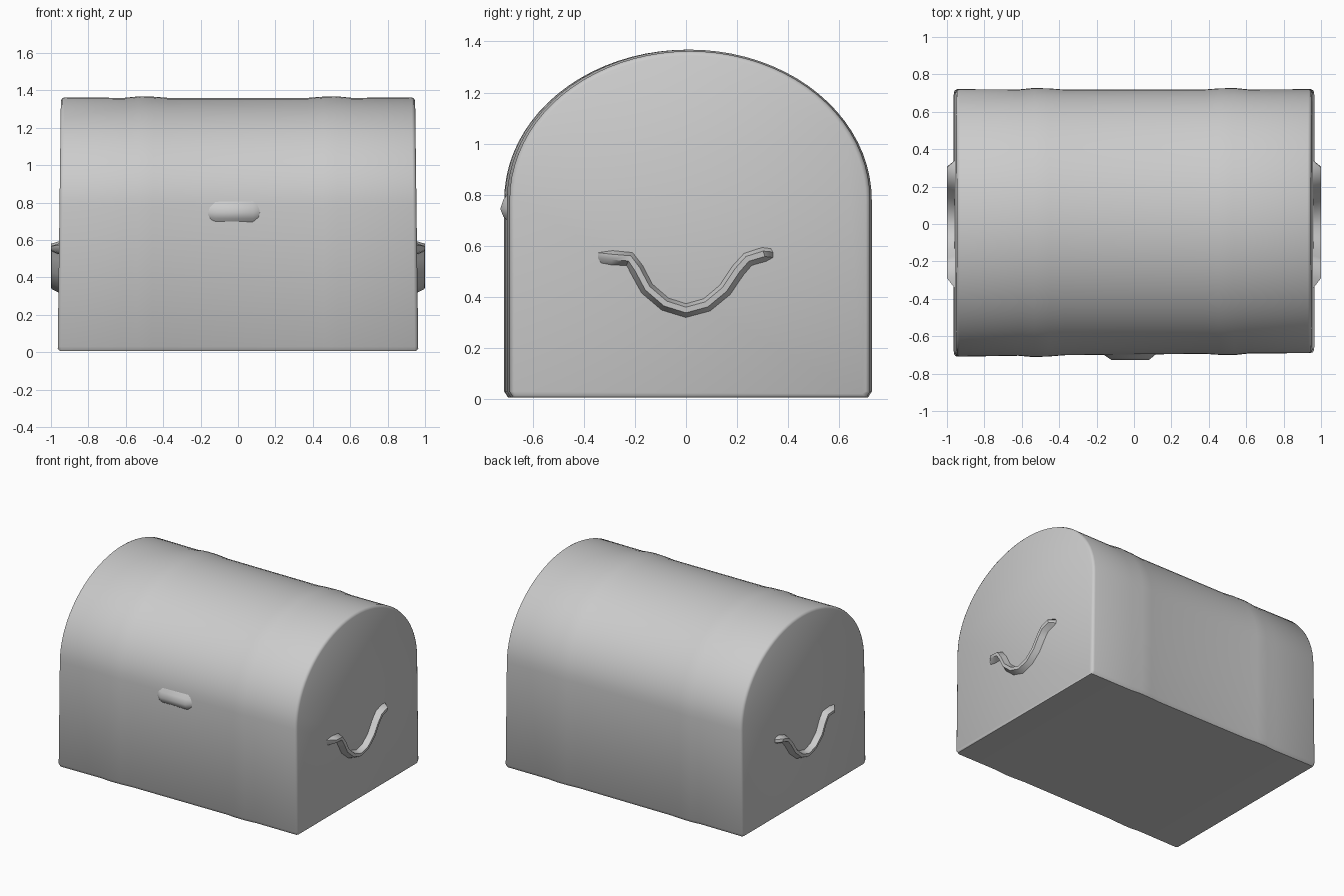
import bpy, bmesh, math
from mathutils import Vector

if "Cube" in bpy.data.objects:
    bpy.data.objects.remove(bpy.data.objects["Cube"])


def loft(name, rings, angle):
    """Skin a list of closed rings, cap both ends."""
    bm = bmesh.new()
    vr = [[bm.verts.new(p) for p in r] for r in rings]
    n = len(rings[0])
    for a, b in zip(vr, vr[1:]):
        for i in range(n):
            j = (i + 1) % n
            bm.faces.new((a[i], a[j], b[j], b[i]))
    bm.faces.new(vr[0])
    bm.faces.new(vr[-1])
    bmesh.ops.recalc_face_normals(bm, faces=bm.faces)
    me = bpy.data.meshes.new(name)
    bm.to_mesh(me)
    bm.free()
    ob = bpy.data.objects.new(name, me)
    bpy.context.collection.objects.link(ob)
    bpy.ops.object.select_all(action='DESELECT')
    ob.select_set(True)
    bpy.context.view_layer.objects.active = ob
    bpy.ops.object.shade_smooth_by_angle(angle=math.radians(angle))
    return ob


# Chest body: straight walls with an arched lid, slightly tapered towards the top
SEGS = 40


def body_ring(x, grow):
    front = -0.698 + 0.01 * x
    back = 0.719
    cy, hw = (front + back) / 2, (back - front) / 2
    pts = [(front + 0.015 - grow, max(0.006, 0.006 - grow)),
           (front - grow, 0.03)]
    for i in range(SEGS + 1):
        a = math.pi * (1 - i / SEGS)
        pts.append((cy + (hw + grow) * math.cos(a),
                    0.78 + (0.58 + grow) * math.sin(a)))
    pts += [(back + grow, 0.03), (back - 0.015 + grow, max(0.006, 0.006 - grow))]
    return [(x * (1 - 0.013 * z), y, z) for y, z in pts]


# Faint straps show as shallow swellings near x = +-0.5
half = [(0.38, 0), (0.46, 0.006), (0.54, 0.008), (0.62, 0),
        (0.945, 0.002), (0.957, -0.003), (0.964, -0.015)]
stations = [(-x, g) for x, g in reversed(half)] + half
loft("chest_body", [body_ring(x, g) for x, g in stations], 40)

# End handles: sagging U-shaped ridges
path = [(-0.29, 0.557), (-0.22, 0.552), (-0.19, 0.51), (-0.15, 0.435),
        (-0.08, 0.375), (0.0, 0.35), (0.08, 0.372), (0.15, 0.43),
        (0.20, 0.505), (0.24, 0.55), (0.305, 0.57)]
section = [(-0.04, 0.94), (-0.012, 0.998), (0.010, 1.0), (0.03, 0.94)]


def handle(name, side):
    rings = []
    for i, p in enumerate(path):
        t = Vector(path[min(i + 1, len(path) - 1)]) - Vector(path[max(i - 1, 0)])
        t.normalize()
        ny, nz = -t.y, t.x
        rings.append([(side * x, p[0] + ny * o, p[1] + nz * o) for o, x in section])
    # Flared feet where the handle melts into the end wall
    feet = [[(side * (0.945 if x > 0.95 else 0.93), y, 0.565 + o) for o, x in section]
            for y in (-0.36, 0.35)]
    loft(name, [feet[0]] + rings + [feet[1]], 50)


handle("handle_right", 1)
handle("handle_left", -1)

# Front latch: shallow wedge, steepest at its lower edge
latch_profile = [(-0.68, 0.68), (-0.715, 0.715), (-0.727, 0.745),
                 (-0.715, 0.78), (-0.68, 0.83)]
rings = []
for x, s in [(-0.17, 0.3), (-0.12, 1), (0.08, 1), (0.12, 0.3)]:
    rings.append([(x, -0.68 + (y + 0.68) * s, 0.745 + (z - 0.745) * (0.6 + 0.4 * s))
                  for y, z in latch_profile])
loft("front_latch", rings, 50)
